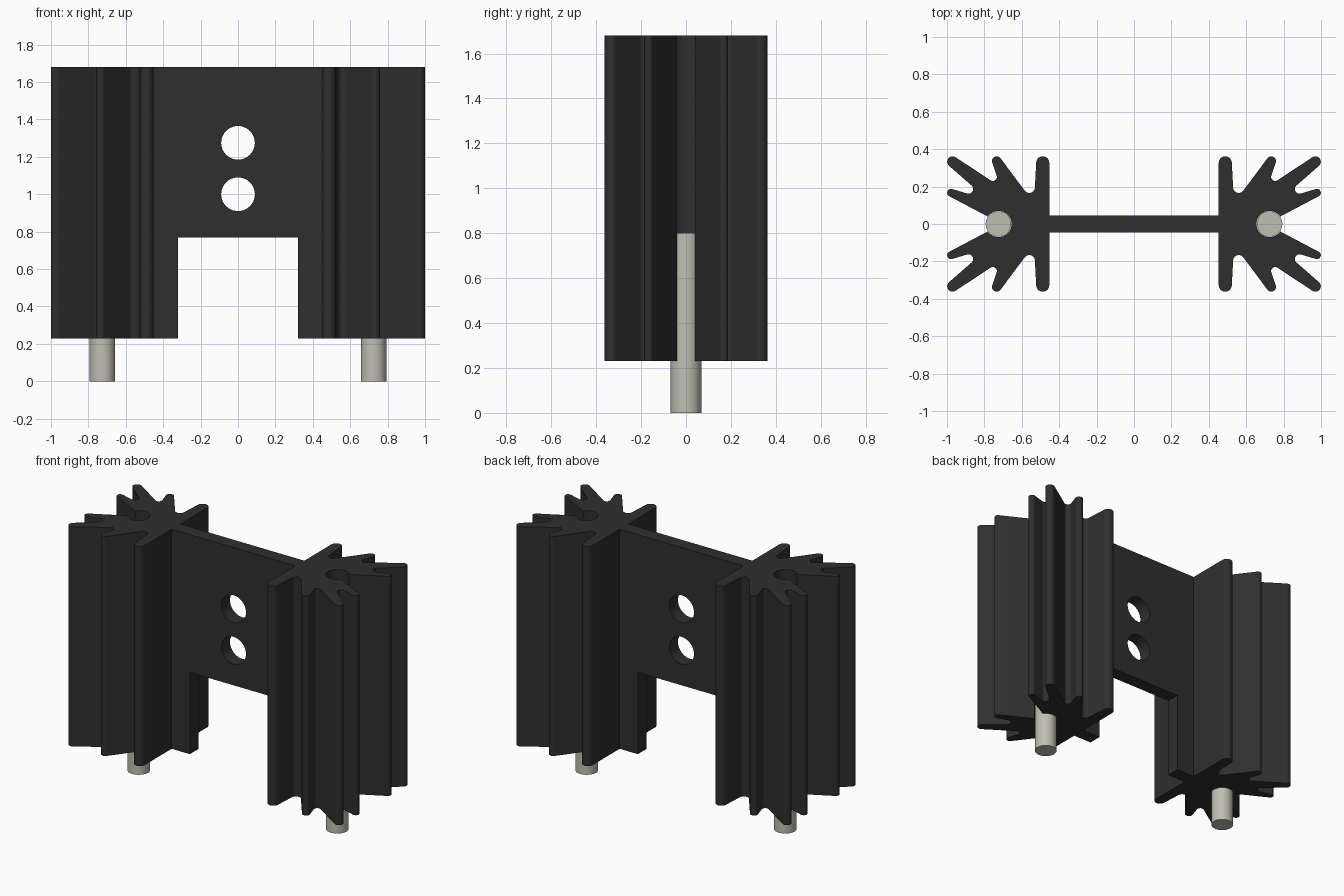
import bpy, bmesh, math
from mathutils import Vector, Matrix

cube = bpy.data.objects.get("Cube")
if cube:
    bpy.data.objects.remove(cube, do_unlink=True)

BOTTOM, TOP = 0.23, 1.68
PIN_X, PIN_R, HOLE_R = 0.725, 0.068, 0.07


def material(name, color):
    mat = bpy.data.materials.new(name)
    mat.use_nodes = True
    mat.diffuse_color = (*color, 1)
    bsdf = mat.node_tree.nodes["Principled BSDF"]
    bsdf.inputs["Base Color"].default_value = (*color, 1)
    bsdf.inputs["Roughness"].default_value = 0.6
    return mat


black = material("black anodised", (0.028, 0.028, 0.028))
tin = material("tinned metal", (0.52, 0.52, 0.45))


def finish(obj, mat):
    obj.data.materials.append(mat)
    bpy.ops.object.select_all(action='DESELECT')
    obj.select_set(True)
    bpy.context.view_layer.objects.active = obj
    bpy.ops.object.shade_smooth_by_angle(angle=math.radians(35))


def prism(name, loops, depth, matrix, mat):
    """Filled outline (later loops are holes) extruded symmetrically by depth."""
    curve = bpy.data.curves.new(name + " outline", 'CURVE')
    curve.dimensions, curve.fill_mode, curve.extrude = '2D', 'BOTH', depth / 2
    for loop in loops:
        spline = curve.splines.new('POLY')
        spline.points.add(len(loop) - 1)
        for point, p in zip(spline.points, loop):
            point.co = (p[0], p[1], 0, 1)
        spline.use_cyclic_u = True
    temp = bpy.data.objects.new(name + " outline", curve)
    bpy.context.collection.objects.link(temp)
    bpy.context.view_layer.update()
    mesh = bpy.data.meshes.new_from_object(
        temp.evaluated_get(bpy.context.evaluated_depsgraph_get()))
    bpy.data.objects.remove(temp, do_unlink=True)
    bpy.data.curves.remove(curve)
    mesh.materials.clear()
    bm = bmesh.new()
    bm.from_mesh(mesh)
    bmesh.ops.remove_doubles(bm, verts=bm.verts, dist=0.0002)
    bmesh.ops.transform(bm, matrix=matrix, verts=bm.verts)
    bmesh.ops.recalc_face_normals(bm, faces=bm.faces)
    bm.to_mesh(mesh)
    bm.free()
    obj = bpy.data.objects.new(name, mesh)
    bpy.context.collection.objects.link(obj)
    finish(obj, mat)


def arc(center, radius, start, end, steps):
    return [Vector((center[0] + radius * math.cos(a), center[1] + radius * math.sin(a)))
            for a in (start + (end - start) * i / steps for i in range(steps + 1))]


def belt(nodes):
    """Path tangent to circles; positive radius = fin tip, negative = valley."""
    angles = []
    for (x1, y1, r1), (x2, y2, r2) in zip(nodes, nodes[1:]):
        d = Vector((x2 - x1, y2 - y1))
        angles.append(math.atan2(d.y, d.x) - math.acos((r1 - r2) / d.length))
    path = [Vector(nodes[0][:2])]
    for (x, y, r), a, b in zip(nodes[1:-1], angles, angles[1:]):
        turn = (b - a) % math.tau if r > 0 else -((a - b) % math.tau)
        path += arc((x, y), r, a, a + turn, 10)
    return path + [Vector(nodes[-1][:2])]


# Finned cross-section: slot lip, outer fins, straight inner fin
slot = math.radians(35)
upper = belt([
    (PIN_X + HOLE_R * math.cos(slot), HOLE_R * math.sin(slot), 0),
    (0.978, 0.167, 0.021),
    (0.885, 0.187, -0.025),
    (0.97, 0.333, 0.029),
    (0.755, 0.252, -0.022),
    (0.734, 0.337, 0.025),
    (0.56, 0.196, -0.03),
    (0.488, 0.327, 0.035),
    (0.453, 0.045, 0),
])
lower = [Vector((p.x, -p.y)) for p in reversed(upper)]
bore = arc((PIN_X, 0), HOLE_R, -slot, slot - math.tau, 32)[1:-1]
section = upper + lower + bore

lift = Matrix.Translation((0, 0, (TOP + BOTTOM) / 2))
for side, sign in (("left", 1), ("right", -1)):
    prism(side + "_fins", [[(sign * p.x, p.y) for p in section]], TOP - BOTTOM, lift, black)
    # Solder pin seated in the bore
    bpy.ops.mesh.primitive_cylinder_add(vertices=40, radius=PIN_R, depth=0.8,
                                        location=(sign * PIN_X, 0, 0.4))
    pin = bpy.context.object
    pin.name = side + "_pin"
    finish(pin, tin)

# Web plate with bottom cutout and two mounting holes
half, cut, cut_top = 0.455, 0.32, 0.77
outline = [(-half, BOTTOM), (-cut, BOTTOM), (-cut, cut_top), (cut, cut_top),
           (cut, BOTTOM), (half, BOTTOM), (half, TOP), (-half, TOP)]
holes = [arc((0, z), 0.09, 0, math.tau, 40)[:-1] for z in (1.0, 1.275)]
prism("web_plate", [outline] + holes, 0.09, Matrix.Rotation(math.pi / 2, 4, 'X'), black)
